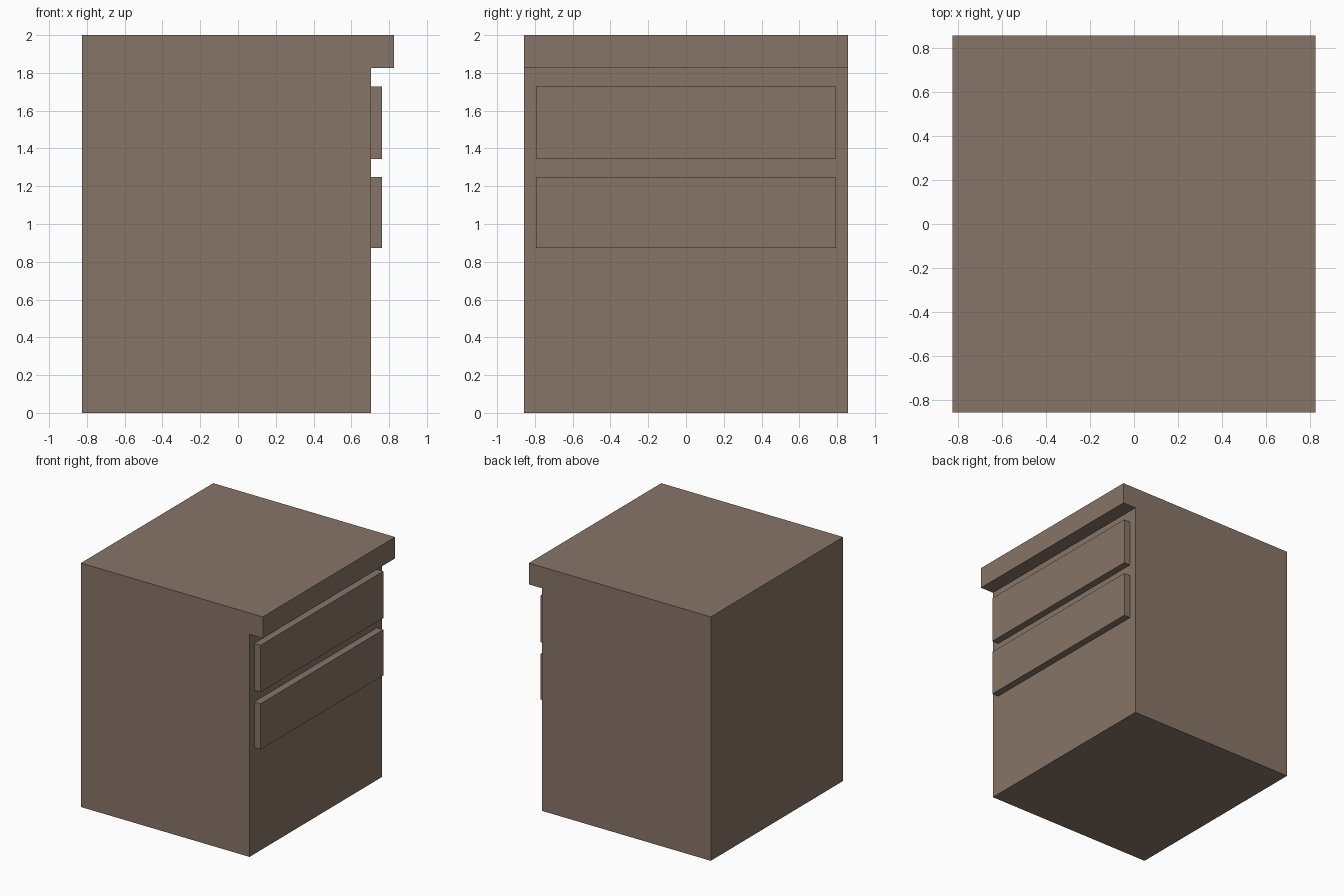
import bpy
import bmesh
from mathutils import Vector

if "Cube" in bpy.data.objects:
    bpy.data.objects.remove(bpy.data.objects["Cube"])

wood = bpy.data.materials.new("brown_wood")
wood.diffuse_color = (0.245, 0.178, 0.138, 1)
wood.use_nodes = True
wood.node_tree.nodes["Principled BSDF"].inputs["Base Color"].default_value = wood.diffuse_color


def extrude_profile(name, profile, y0, y1):
    """Extrude an (x, z) outline along y into a closed solid."""
    bm = bmesh.new()
    face = bm.faces.new([bm.verts.new((x, y0, z)) for x, z in profile])
    result = bmesh.ops.extrude_face_region(bm, geom=[face])
    verts = [g for g in result["geom"] if isinstance(g, bmesh.types.BMVert)]
    bmesh.ops.translate(bm, verts=verts, vec=Vector((0, y1 - y0, 0)))
    bmesh.ops.recalc_face_normals(bm, faces=bm.faces)
    mesh = bpy.data.meshes.new(name)
    bm.to_mesh(mesh)
    bm.free()
    mesh.materials.append(wood)
    obj = bpy.data.objects.new(name, mesh)
    bpy.context.collection.objects.link(obj)
    return obj


BACK, FRONT, LIP, DRAWER = -0.825, 0.705, 0.825, 0.763
HALF_WIDTH = 0.857

# Cabinet body with the overhanging top in one outline
extrude_profile("cabinet_body",
                [(BACK, 0), (FRONT, 0), (FRONT, 1.825), (LIP, 1.825), (LIP, 2), (BACK, 2)],
                -HALF_WIDTH, HALF_WIDTH)

# Raised drawer fronts
for name, z0, z1 in (("upper_drawer", 1.343, 1.727), ("lower_drawer", 0.873, 1.248)):
    extrude_profile(name,
                    [(FRONT, z0), (DRAWER, z0), (DRAWER, z1), (FRONT, z1)],
                    -0.795, 0.793)
